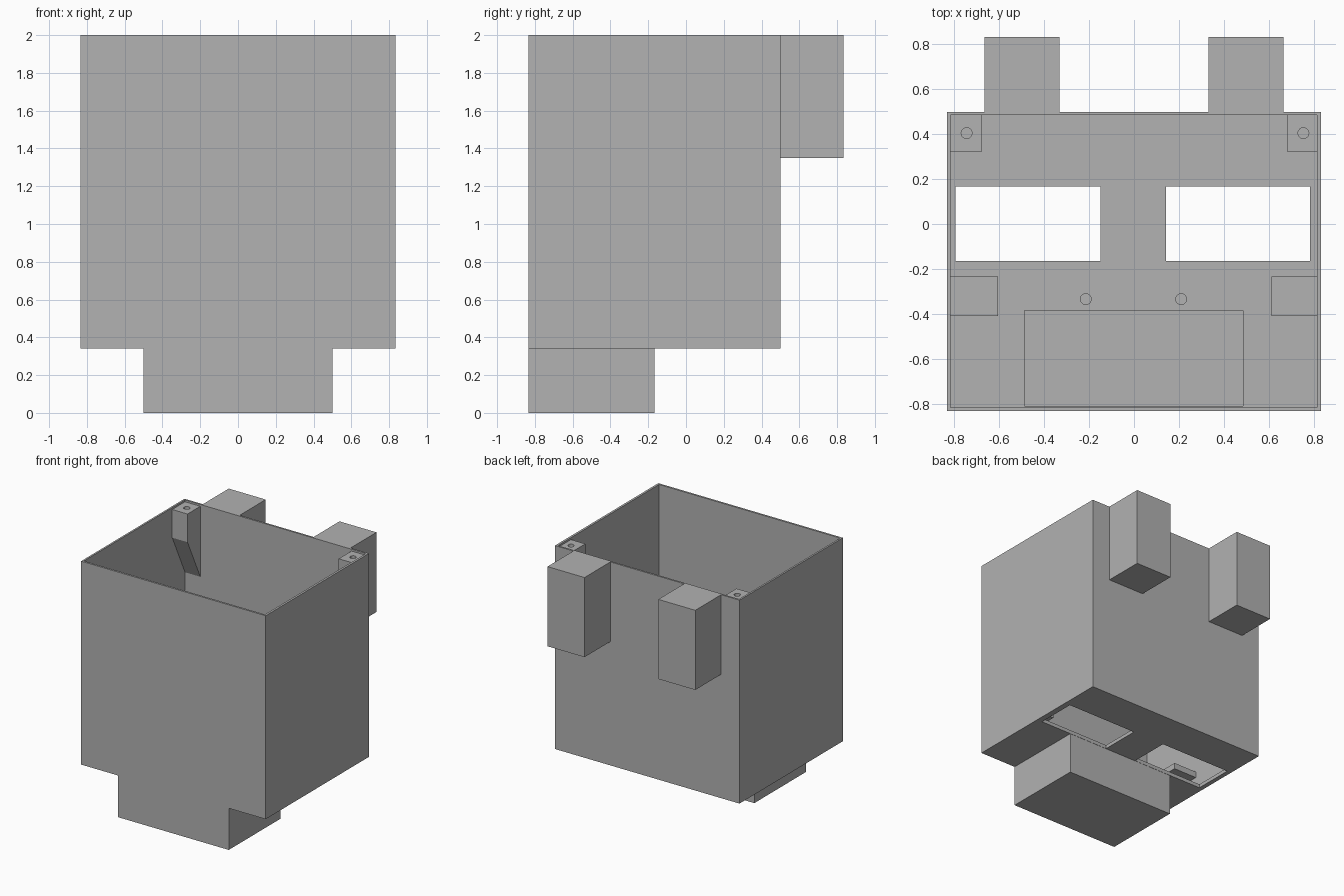
import bpy, bmesh, math

if "Cube" in bpy.data.objects:
    bpy.data.objects.remove(bpy.data.objects["Cube"])

grey = bpy.data.materials.new("plain grey")
grey.diffuse_color = (0.445, 0.445, 0.445, 1)
grey.use_nodes = True
grey.node_tree.nodes["Principled BSDF"].inputs["Base Color"].default_value = grey.diffuse_color


def make(name, bm):
    bmesh.ops.recalc_face_normals(bm, faces=bm.faces)
    me = bpy.data.meshes.new(name)
    bm.to_mesh(me)
    bm.free()
    me.materials.append(grey)
    ob = bpy.data.objects.new(name, me)
    bpy.context.collection.objects.link(ob)
    return ob


def box(name, x0, x1, y0, y1, z0, z1):
    bm = bmesh.new()
    bmesh.ops.create_cube(bm, size=1)
    for v in bm.verts:
        v.co = (x1 if v.co.x > 0 else x0,
                y1 if v.co.y > 0 else y0,
                z1 if v.co.z > 0 else z0)
    return make(name, bm)


def rod(name, x, y, z0, z1, r=0.024):
    bm = bmesh.new()
    bmesh.ops.create_cone(bm, cap_ends=True, segments=32, radius1=r, radius2=r, depth=z1 - z0)
    bmesh.ops.translate(bm, verts=bm.verts, vec=(x, y, (z0 + z1) / 2))
    return make(name, bm)


def prism(name, x0, x1, profile):
    # closed (y, z) profile extruded along x
    bm = bmesh.new()
    face = bm.faces.new([bm.verts.new((x0, y, z)) for y, z in profile])
    ext = bmesh.ops.extrude_face_region(bm, geom=[face])["geom"]
    bmesh.ops.translate(bm, vec=(x1 - x0, 0, 0),
                        verts=[g for g in ext if isinstance(g, bmesh.types.BMVert)])
    return make(name, bm)


def cut(target, cutters):
    for c in cutters:
        m = target.modifiers.new("cut", 'BOOLEAN')
        m.operation, m.solver, m.object = 'DIFFERENCE', 'EXACT', c
        bpy.context.view_layer.objects.active = target
        bpy.ops.object.modifier_apply(modifier=m.name)


def discard(cutters):
    for c in cutters:
        bpy.data.objects.remove(c, do_unlink=True)


# inner faces of the thin walls
IX0, IX1, IY0, IY1 = -0.818, 0.815, -0.817, 0.485
BASE, FLOOR = 0.34, 0.37

# open-topped head and hollow snout
head = box("head_shell", -0.833, 0.833, -0.833, 0.5, BASE, 2.0)
snout = box("snout", -0.5, 0.5, -0.833, -0.167, 0.0, BASE)

cavity = box("cavity_cutter", IX0, IX1, IY0, IY1, FLOOR, 2.2)
mouth = box("snout_cutter", -0.488, 0.485, -0.81, -0.385, 0.02, 0.5)
windows = [box("window_cutter", a, b, -0.165, 0.168, 0.2, 0.5)
           for a, b in ((-0.795, -0.15), (0.142, 0.785))]
floor_holes = [rod("floor_hole_cutter", x, -0.335, 0.2, 0.5) for x in (-0.215, 0.21)]
cut(head, [cavity, mouth] + windows + floor_holes)
cut(snout, [mouth] + floor_holes)
discard([cavity, mouth] + windows + floor_holes)

# ears on the back wall
for side, x in (("left", -0.5), ("right", 0.5)):
    box(side + "_ear", x - 0.167, x + 0.167, 0.5, 0.833, 1.35, 2.0)

# lid screw posts that taper into the back wall
for side, x0, x1, hx in (("left", IX0, -0.68, -0.746), ("right", 0.685, IX1, 0.755)):
    post = prism(side + "_screw_post", x0, x1,
                 [(0.32, 1.985), (IY1, 1.985), (IY1, 1.41), (0.32, 1.755)])
    hole = rod("post_hole_cutter", hx, 0.405, 1.8, 2.1)
    cut(post, [hole])
    discard([hole])

# small ledges on the side walls
box("left_ledge", IX0, -0.605, -0.41, -0.235, 0.47, 0.52)
box("right_ledge", 0.612, IX1, -0.41, -0.235, 0.47, 0.52)
